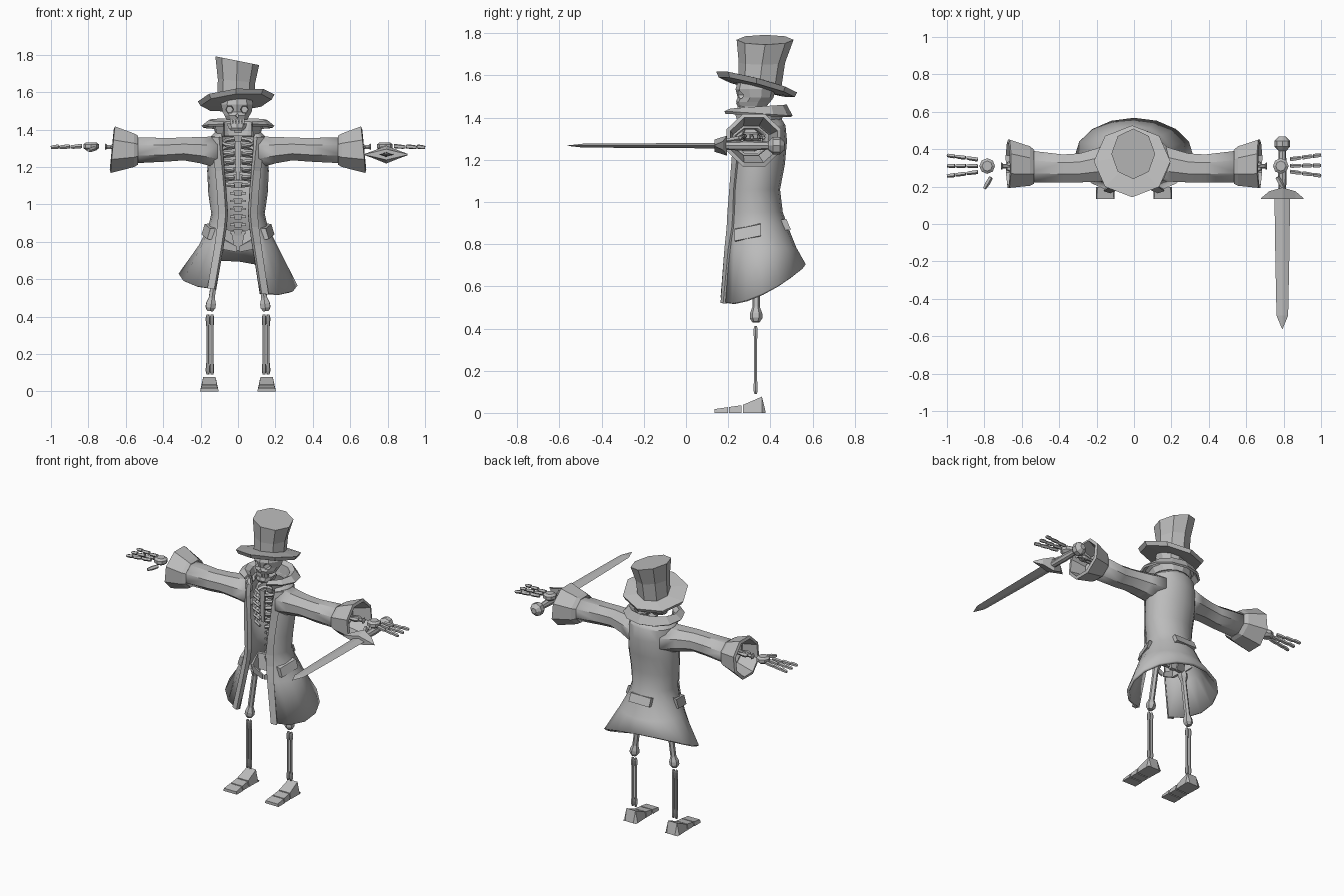
import bpy, bmesh, math
from mathutils import Vector
from math import sin, cos, pi, asin

if "Cube" in bpy.data.objects:
    bpy.data.objects.remove(bpy.data.objects["Cube"])

grey = bpy.data.materials.new("bone_and_cloth_grey")
grey.diffuse_color = (0.5, 0.5, 0.5, 1)
grey.use_nodes = True
grey.node_tree.nodes["Principled BSDF"].inputs["Base Color"].default_value = grey.diffuse_color


def loft(name, rings, wrap=True, caps=True, thick=0, smooth=None):
    """Skin a list of equal-length point rings."""
    bm = bmesh.new()
    vs = [[bm.verts.new(p) for p in r] for r in rings]
    n = len(vs[0])
    for a, b in zip(vs, vs[1:]):
        for i in range(n if wrap else n - 1):
            j = (i + 1) % n
            bm.faces.new((a[i], a[j], b[j], b[i]))
    if caps:
        bm.faces.new(vs[0])
        bm.faces.new(vs[-1])
    bmesh.ops.recalc_face_normals(bm, faces=bm.faces)
    me = bpy.data.meshes.new(name)
    bm.to_mesh(me)
    bm.free()
    ob = bpy.data.objects.new(name, me)
    bpy.context.collection.objects.link(ob)
    me.materials.append(grey)
    if thick:
        m = ob.modifiers.new("thickness", 'SOLIDIFY')
        m.thickness, m.offset = thick, 0
    if smooth:
        bpy.context.view_layer.objects.active = ob
        ob.select_set(True)
        bpy.ops.object.shade_smooth_by_angle(angle=math.radians(smooth))
        ob.select_set(False)
    return ob


def rod(name, p, q, prof, n=6):
    """Turned rod from p to q; prof holds (fraction, radius) pairs."""
    p, q = Vector(p), Vector(q)
    rot = (q - p).to_track_quat('Z', 'Y')
    return loft(name, [[p.lerp(q, t) + rot @ Vector((r * cos(2 * pi * i / n), r * sin(2 * pi * i / n), 0))
                        for i in range(n)] for t, r in prof])


def bone(name, p, q, r, k=1.6):
    return rod(name, p, q, [(0, r * k * .6), (.05, r * k), (.11, r * k), (.2, r), (.8, r),
                            (.89, r * k), (.95, r * k), (1, r * k * .6)])


def box(name, c, s, taper=1):
    x, y, z = c
    return loft(name, [[(x + a * s[0] * t / 2, y + b * s[1] * t / 2, z + h * s[2] / 2)
                        for a, b in ((-1, -1), (1, -1), (1, 1), (-1, 1))] for h, t in ((-1, taper), (1, 1))])


def ring(cx, cy, rx, ry, zf, n=8, off=0):
    pts = []
    for i in range(n):
        a = 2 * pi * (i + off) / n
        x, y = cx + rx * cos(a), cy + ry * sin(a)
        pts.append((x, y, zf(x, y)))
    return pts


# Top hat: tilted brim and flared crown
def brim_z(d):
    return lambda x, y: 1.56 + d - .26 * (y - .335) + .09 * x


loft("hat_brim", [ring(-.01, .35, .09, .10, brim_z(-.02)), ring(-.01, .335, .19, .18, brim_z(-.015)),
                  ring(-.01, .335, .205, .192, brim_z(.01)), ring(-.01, .35, .10, .11, brim_z(.02))])
loft("hat_crown", [ring(-.01, .35, .10, .10, brim_z(.0)), ring(-.008, .36, .10, .11, lambda x, y: 1.66 - .1 * x),
                   ring(-.004, .375, .117, .135, lambda x, y: 1.768 - .2 * x)])

# Skull with carved eyes and nose
skull = loft("skull", [ring(-.005, (f + b) / 2, w, (b - f) / 2, lambda x, y, z=z: z, 10, .5) for z, w, f, b in (
    (1.452, .058, .245, .38), (1.475, .07, .235, .40), (1.495, .082, .245, .415), (1.535, .09, .235, .425),
    (1.585, .08, .25, .415))])
loft("jaw", [ring(-.005, (f + b) / 2, w, (b - f) / 2, lambda x, y, z=z: z, 10, .5) for z, w, f, b in (
    (1.395, .035, .245, .30), (1.41, .05, .235, .34), (1.432, .056, .24, .37))])
for x in (-.04, -.02, 0, .02, .04):
    box("tooth", (x * .8 - .005, .255 + abs(x) * .3, 1.442), (.013, .02, .028))
for x, z, r, n in ((-.045, 1.508, .026, 6), (.035, 1.508, .026, 6), (-.005, 1.475, .014, 3)):
    cutter = rod("socket_cutter", (x, .20, z), (x, .30, z), [(0, r), (1, r * .7)], n)
    m = skull.modifiers.new("socket", 'BOOLEAN')
    m.object, m.operation, m.solver = cutter, 'DIFFERENCE', 'EXACT'
    bpy.context.view_layer.objects.active = skull
    bpy.ops.object.modifier_apply(modifier=m.name)
    bpy.data.objects.remove(cutter)

# Coat body: rows of z, half width, front y, back y, half opening
ROWS = ((1.39, .105, .25, .445, .075), (1.36, .14, .225, .463, .09), (1.29, .15, .215, .47, .085),
        (1.18, .156, .215, .46, .075), (1.06, .15, .21, .437, .065), (.95, .134, .2, .45, .058),
        (.88, .15, .195, .475, .065), (.78, .20, .185, .515, .08))


def coat_pt(row, phi, grow=0):
    z, a, f, b, _ = row
    x = (a + grow) * sin(phi)
    y = (f + b) / 2 - ((b - f) / 2 + grow) * cos(phi)
    if z < .6:
        z = .535 + .165 * max(0, (y - .2) / .36) ** 1.3 - .1 * x
    return (x, y, z)


HEM = (.5, .31, .165, .56, .12)
coat = []
for r in ROWS + (HEM,):
    p0 = asin(r[4] / r[1])
    coat.append([coat_pt(r, p0 + (2 * pi - 2 * p0) * i / 14) for i in range(15)])
loft("coat_body", coat, wrap=False, caps=False, thick=.018, smooth=28)

# Front edge trim on both sides of the opening
for s, side in ((-1, "left"), (1, "right")):
    strip = []
    for r in ROWS[1:] + (HEM,):
        p0 = asin(r[4] / r[1])
        p1 = asin(min(.95, (r[4] + .035) / r[1]))
        strip.append([coat_pt(r, s * p, g) for p, g in ((p0, -.008), (p0, .018), (p1, .018), (p1, -.008))])
    loft("coat_trim_" + side, strip)


# Collar: rises, then folds outward
def collar_row(z, rx, ry, lift, gap):
    return [(rx * sin(p), .335 - ry * cos(p), z - lift * cos(p)) for p in
            [gap + (2 * pi - 2 * gap) * i / 10 for i in range(11)]]


loft("collar", [collar_row(1.365, .11, .11, .0, .75), collar_row(1.43, .13, .12, .01, .6),
                collar_row(1.445, .155, .14, .01, .5), collar_row(1.415, .19, .165, -.01, .42)],
     wrap=False, caps=False, thick=.014)

# Pocket flaps at the sides and back
for s, side in ((-1, "left"), (1, "right")):
    loft("pocket_flap_" + side, [[(s * x, y, z) for x, y, z in q] for q in (
        ((.11, .235, .875), (.148, .23, .87), (.165, .23, .815), (.13, .235, .81)),
        ((.145, .35, .90), (.178, .355, .895), (.195, .355, .84), (.16, .35, .83)))])
loft("pocket_flap_back", [[(x, .45, .915), (x, .475, .92), (x, .497, .87), (x, .47, .865)] for x in (-.075, .075)])


# Sleeves, cuffs, arm bones and hands
def arm_ring(s, x, cy, cz, ry, rz, slant=0):
    return [(s * (x - slant * sin(a)), cy + ry * cos(a), cz + rz * sin(a))
            for a in [2 * pi * (i + .5) / 8 for i in range(8)]]


for s, side in ((-1, "left"), (1, "right")):
    loft("sleeve_" + side, [arm_ring(s, *r) for r in (
        (.11, .335, 1.28, .105, .085), (.2, .315, 1.29, .09, .07), (.29, .30, 1.297, .078, .06),
        (.38, .297, 1.292, .075, .062), (.57, .308, 1.29, .087, .07))], caps=False, thick=.012, smooth=25)
    loft("cuff_" + side, [arm_ring(s, *r) for r in (
        (.54, .306, 1.29, .09, .075), (.56, .31, 1.29, .105, .088), (.672, .322, 1.293, .13, .125, .012))],
         caps=False, thick=.02)
    bone("upper_arm_bone_" + side, (s * .13, .33, 1.29), (s * .38, .30, 1.30), .018)
    for d in (-.02, .02):
        bone("forearm_bone_" + side, (s * .39, .30 + d, 1.30), (s * .68, .308 + d * .6, 1.31), .01)
    bone("wrist_" + side, (s * .655, .31, 1.308), (s * .712, .31, 1.308), .012)
    rod("palm_" + side, (s * .785, .31, 1.288), (s * .785, .31, 1.332),
        [(0, .025), (.3, .042), (.75, .042), (1, .027)], 8)
    for y0, y1 in ((.345, .368), (.31, .312), (.28, .257)):
        for a, b in ((.835, .895), (.90, .955), (.958, 1.0)):
            ya, yb = [y0 + (y1 - y0) * (v - .83) / .17 for v in (a, b)]
            rod("finger_" + side, (s * a, ya, 1.312 - .02 * (a - .83)), (s * b, yb, 1.308 - .02 * (b - .83)),
                [(0, .011), (.2, .012), (.8, .011), (1, .008)], 5)
    rod("thumb_" + side, (s * .765, .25, 1.30), (s * .80, .19, 1.29), [(0, .012), (.5, .014), (1, .009)], 5)

# Sword in the right hand
SX, SZ = .793, 1.267
loft("sword_blade", [[(SX - w, y, SZ), (SX, y, SZ - t), (SX + w, y, SZ), (SX, y, SZ + t)]
                     for y, w, t in ((.15, .042, .013), (-.2, .037, .011), (-.49, .031, .009), (-.562, .001, .001))])
loft("sword_guard", [[(SX + x, .135, SZ - t * .6), (SX + x, .135, SZ + t * .6), (SX + x, d, SZ + t), (SX + x, d, SZ - t)]
                     for x, d, t in ((-.114, .138, .004), (-.07, .175, .02), (0, .195, .048), (.07, .175, .02), (.114, .138, .004))])
rod("sword_handle", (SX, .18, SZ), (SX, .41, SZ), [(0, .02), (.5, .024), (1, .018)], 8)
rod("sword_pommel", (SX, .39, SZ), (SX, .468, SZ), [(0, .02), (.3, .042), (.7, .042), (1, .018)], 8)

# Spine, breastbone and ribs
for i in range(14):
    z = .85 + i * .042
    box("vertebra", (0, .35, z), (.05, .05, .03), .7)
    if i < 7:
        box("vertebra_wing", (0, .35, z), (.085, .02, .012))
box("breastbone", (0, .262, 1.235), (.035, .018, .21), .6)
for i in range(6):
    z, w = 1.33 - i * .042, (.085, .1, .105, .105, .1, .09)[i]
    for s in (-1, 1):
        path = [(s * w * sin(a), .325 - .07 * cos(a), z - .02 * cos(a)) for a in [.2 + .68 * k for k in range(5)]]
        loft("rib", [[(x, y, z - .011), (x * .85, y * .85 + .325 * .15, z), (x, y, z + .011),
                      (x * 1.1, y * 1.1 - .0325, z)] for x, y, z in path])

# Pelvis
box("sacrum", (0, .36, .80), (.07, .05, .09), .5)
for s, side in ((-1, "left"), (1, "right")):
    loft("hip_bone_" + side, [[(s * x, y, z) for x, y, z in q] for q in (
        ((.02, .37, .86), (.03, .39, .86), (.03, .37, .76), (.02, .35, .76)),
        ((.09, .34, .87), (.105, .36, .87), (.10, .35, .77), (.08, .33, .77)),
        ((.08, .27, .82), (.095, .27, .82), (.08, .28, .76), (.065, .28, .76)),
        ((.005, .275, .775), (.005, .265, .775), (.005, .265, .745), (.005, .275, .745)))])

# Legs and feet
for s, side in ((-1, "left"), (1, "right")):
    bone("thigh_bone_" + side, (s * .15, .332, .43), (s * .10, .335, .79), .018, 1.65)
    for d in (-.011, .011):
        bone("shin_bone_" + side, (s * .15 + d, .33, .09), (s * .15 + d, .33, .412), .0085, 1.35)
    for part, prof in (("heel", ((.27, .038, .047, .04), (.36, .077, .05, .033), (.378, .0, .047, .03))),
                       ("arch", ((.205, .028, .047, .042), (.263, .036, .047, .04))),
                       ("toes", ((.135, .018, .05, .045), (.198, .027, .05, .043)))):
        loft("foot_" + part + "_" + side, [[(s * .153 - b, y, 0), (s * .153 + b, y, 0),
             (s * .153 + t, y, max(h, .003)), (s * .153 - t, y, max(h, .003))] for y, h, b, t in prof])
